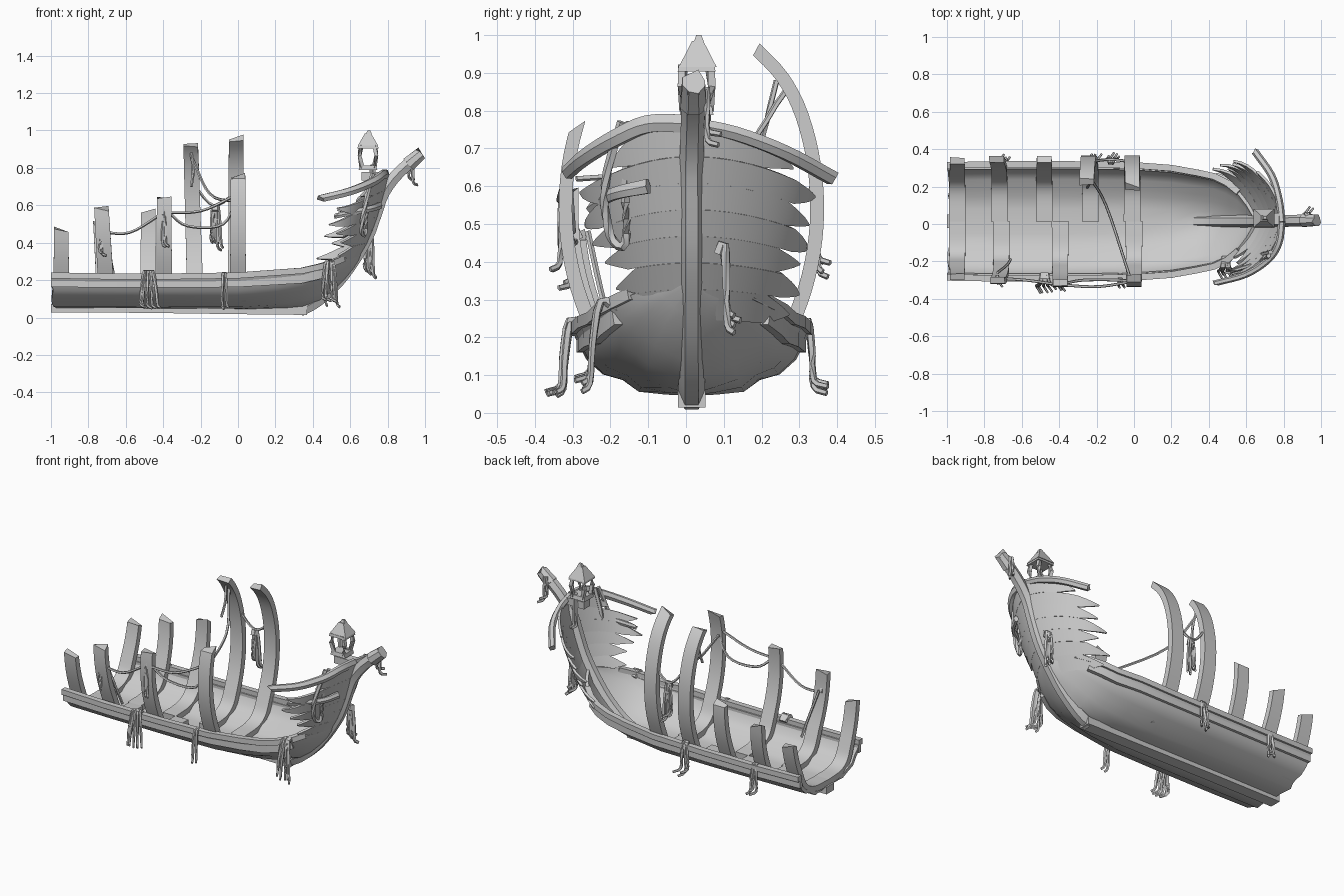
import bpy, bmesh, random
from math import sin, cos, pi, radians
from mathutils import Vector

if "Cube" in bpy.data.objects:
    bpy.data.objects.remove(bpy.data.objects["Cube"])

random.seed(4)
YC = 0.014  # centreline of the ship


def make(name, verts, faces, thick=0):
    me = bpy.data.meshes.new(name)
    me.from_pydata([tuple(v) for v in verts], [], faces)
    bm = bmesh.new()
    bm.from_mesh(me)
    bmesh.ops.recalc_face_normals(bm, faces=bm.faces)
    bm.to_mesh(me)
    bm.free()
    ob = bpy.data.objects.new(name, me)
    bpy.context.collection.objects.link(ob)
    if thick:
        m = ob.modifiers.new("thickness", 'SOLIDIFY')
        m.thickness, m.offset = thick, 0
    return ob


def smooth(pts, k=4):
    """Catmull-Rom resampling of a path."""
    p = [Vector(q) for q in pts]
    p = [2 * p[0] - p[1]] + p + [2 * p[-1] - p[-2]]
    out = []
    for i in range(1, len(p) - 2):
        a, b, c, d = p[i - 1:i + 3]
        for j in range(k):
            t = j / k
            out.append(0.5 * (2 * b + (c - a) * t + (2 * a - 5 * b + 4 * c - d) * t * t
                              + (3 * b - a - 3 * c + d) * t ** 3))
    return out + [p[-2]]


def sweep(name, pts, wa, wb, n=6, ref=(0, 0, 1), taper=1.0, jag=0.0):
    """Sweep an n-gon (half sizes wa along ref, wb across) along pts."""
    pts = [Vector(p) for p in pts]
    verts, faces, ref = [], [], Vector(ref)
    m = len(pts)
    k = 1.414 if n == 4 else 1
    for i, p in enumerate(pts):
        t = (pts[min(i + 1, m - 1)] - pts[max(i - 1, 0)]).normalized()
        a = ref - ref.dot(t) * t
        if a.length < 0.05:
            a = Vector((1, 0, 0)) - t.x * t
        a.normalize()
        b = t.cross(a)
        s = 1 + (taper - 1) * i / (m - 1)
        for j in range(n):
            g = 2 * pi * (j + 0.5) / n
            q = p + a * (k * wa * s * cos(g)) + b * (k * wb * s * sin(g))
            if i == m - 1:
                q += t * random.uniform(-jag, jag)
            verts.append(q)
    for i in range(m - 1):
        for j in range(n):
            j2 = (j + 1) % n
            faces.append((i * n + j, i * n + j2, (i + 1) * n + j2, (i + 1) * n + j))
    faces += [tuple(range(n)), tuple(range((m - 1) * n, m * n))]
    return make(name, verts, faces)


# Hull shell: stations of x, keel z, half width, gunwale z; the full section turns to a V at the bow
stations = [(-1, .06, .30, .225), (-.7, .06, .305, .22), (-.35, .058, .305, .22), (0, .056, .30, .225),
            (.2, .056, .285, .24), (.34, .06, .26, .25), (.43, .09, .24, .27), (.5, .14, .205, .29),
            (.56, .20, .155, .315), (.61, .26, .09, .34), (.65, .32, .02, .36)]
section = [(0, 0), (.22, .02), (.45, .06), (.58, .24), (.75, .33), (.88, .55), (.95, .8), (1, 1)]
full = [(-a, b) for a, b in section[:0:-1]] + section
verts, n = [], len(full)
for i, (x, zk, w, zg) in enumerate(stations):
    v = min(1, max(0, (x - .1) / .4)) * .6
    for fy, fz in full:
        dx = random.uniform(0, .03) if i == 0 else 0
        f = fz + v * (abs(fy) - fz)
        verts.append((x + dx, YC + w * fy, zk + (zg - zk) * f))
faces = [(i * n + j, i * n + j + 1, (i + 1) * n + j + 1, (i + 1) * n + j)
         for i in range(len(stations) - 1) for j in range(n - 1)]
make("hull_shell", verts, faces, 0.022)

# Keel, and the stem sweeping up to the broken bowsprit
sweep("keel", [(-1, .015, .05), (-.5, .015, .047), (0, .015, .04), (.37, .015, .036)],
      .022, .036, 4)
stem = [(.33, .015, .042), (.42, .015, .09), (.53, .015, .19), (.62, .015, .31), (.69, .015, .43),
        (.735, .015, .55), (.78, .015, .67), (.86, .018, .775), (.975, .02, .872)]
sweep("stem_post", smooth(stem, 3), .042, .036, 6, (1, 0, -.6), .85, .005)
sweep("bowsprit_tip", [(.91, .02, .818), (.94, .02, .844), (.978, .02, .876)], .043, .038, 8, taper=.85, jag=.012)

# Gunwale rails and a side wale
for s in (-1, 1):
    rail = [(x, YC + s * w, zg) for x, zk, w, zg in stations[:9]]
    sweep(f"gunwale_{s}", rail, .016, .017, 4)
    wale = [(x, YC + s * (w * .95 + .002), zk + (zg - zk) * .78) for x, zk, w, zg in stations[:8]]
    sweep(f"wale_{s}", wale, .025, .012, 4)

# Broken bow planking: strakes sweeping aft from the stem to splintered tips
levels = [(.60, .25), (.65, .33), (.69, .40), (.72, .47), (.745, .54), (.765, .61), (.785, .68), (.80, .76)]
reach = {-1: [56, 52, 60, 74, 92, 88, 48], 1: [68, 84, 74, 92, 80, 86, 54]}
for s in (-1, 1):
    for i in range(len(levels) - 1):
        N, th_end = 9, radians(reach[s][i])
        tip = random.uniform(.1, .9)  # height of the splinter point within the plank
        verts = []
        for j in range(N + 1):
            for e in (0, 1):
                taper = max(0, (j - N + 3) / 3) * .92
                h = e + (tip - e) * taper
                x0 = levels[i][0] + (levels[i + 1][0] - levels[i][0]) * h
                z0 = levels[i][1] + (levels[i + 1][1] - levels[i][1]) * h
                f = (i + h) / 7
                W = (.235 if s < 0 else .27) + .065 * f
                th = th_end * j / N
                z = z0 - (.02 + .08 * f) * sin(th) ** 2
                verts.append((x0 - .26 * (.25 * sin(th) + .75 * (1 - cos(th))), YC + s * W * sin(th), z))
        faces = [(2 * j, 2 * j + 1, 2 * j + 3, 2 * j + 2) for j in range(N)]
        make(f"bow_plank_{s}_{i}", verts, faces, .014)

# Bow rails
sweep("bow_rail_front", smooth([(.79, .01, .765), (.775, -.1, .765), (.72, -.19, .725),
                                (.60, -.27, .675), (.44, -.315, .635)]), .028, .02, 6, taper=.8, jag=.02)
sweep("bow_rail_back", smooth([(.79, .01, .765), (.775, .13, .74), (.735, .26, .69), (.645, .39, .62)]),
      .021, .02, 6, jag=.012)
sweep("bow_spar_front", smooth([(.76, -.10, .60), (.70, -.19, .58), (.53, -.25, .545)]),
      .022, .014, 6, taper=.7, jag=.02)

# Ribs: floor timbers curving up to broken tops (x, side, top height, spread)
curve = smooth([(0, 0, .085), (0, .14, .095), (0, .22, .14), (0, .265, .23), (0, .31, .36), (0, .332, .5),
                (0, .326, .65), (0, .292, .79), (0, .24, .89), (0, .165, .97)], 4)
ribs = [(-.945, -1, .49, .9), (-.725, -1, .585, .95), (-.395, -1, .66, 1), (0, -1, .77, 1),
        (-.945, 1, .43, 1), (-.735, 1, .52, 1), (-.48, 1, .61, 1), (-.24, 1, .94, 1), (-.01, 1, .965, 1)]
for k, (x, s, top, spread) in enumerate(ribs):
    lean = -.06 if abs(x + .73) < .02 else -.03 if x == -.24 else 0
    path = [(x + lean * (max(0, p.z - .25) - .25), YC + s * spread * p.y, p.z) for p in curve if p.z <= top]
    sweep(f"rib_{k}", path, .045, .02, 4, (1, 0, 0), .86, .022)

# Lantern on the stem head
LX, LY = .695, .028
def block(name, c, sx, sy, sz, top=1.0):
    v = [(c[0] + a * sx * q, c[1] + b * sy * q, c[2] + h * sz)
         for h, q in ((-1, 1), (1, top)) for a, b in ((-1, -1), (1, -1), (1, 1), (-1, 1))]
    return make(name, v, [(0, 1, 2, 3), (4, 5, 6, 7)] + [(i, (i + 1) % 4, (i + 1) % 4 + 4, i + 4) for i in range(4)])
block("lantern_bracket", (.72, LY, .755), .06, .03, .022)
block("lantern_base", (LX, LY, .80), .05, .045, .012, .9)
for a in (-1, 1):
    for b in (-1, 1):
        sweep("lantern_post", [(LX + a * .032, LY + b * .032, .80), (LX + a * .045, LY + b * .04, .865),
                               (LX + a * .036, LY + b * .035, .92)], .010, .010, 4)
block("lantern_rim", (LX, LY, .912), .056, .05, .008, .95)
block("lantern_roof", (LX, LY + .003, .95), .056, .05, .034, .3)
block("lantern_finial", (LX + .005, LY + .006, .99), .016, .014, .01, .5)

# Ropes slung between the ribs
ropes = [[(-.74, -.29, .46), (-.58, -.3, .455), (-.40, -.325, .56)],
         [(-.40, -.325, .56), (-.2, -.335, .57), (-.02, -.31, .65)],
         [(-.25, .27, .86), (-.15, .1, .66), (-.02, -.29, .62)],
         [(-.25, .33, .73), (-.13, .345, .60), (0, .33, .68)],
         [(-.38, -.32, .57), (-.27, -.3, .49), (-.08, -.3, .50), (0, -.31, .66)],
         [(-.25, .24, .88), (-.24, .215, .78), (-.25, .195, .70)],
         [(-.73, -.26, .48), (-.68, -.22, .3), (-.66, -.19, .2)]]
for i, r in enumerate(ropes):
    sweep(f"rope_{i}", smooth(r, 5), .008, .008, 5)
sweep("bow_rope_loop", smooth([(.72, -.17, .77), (.68, -.215, .6), (.66, -.20, .47), (.68, -.16, .45),
                               (.69, -.16, .6), (.73, -.15, .77)]), .013, .012, 5)


# Hanging weed: strands draped over an edge, drooping and kicking outward at the foot
def weed(name, x, y, z, length, out, count, spread, r=.010):
    for i in range(count):
        dx = spread * ((i + random.random()) / count - .5)
        l = length * random.uniform(.75, 1)
        kick = random.uniform(.01, .035)
        pts = [(x + dx * .4, y - out * .4, z - .01), (x + dx * .6, y + out * .3, z + .015),
               (x + dx, y + out * .6, z - l * .45), (x + dx * 1.2, y + out * .7, z - l * .9),
               (x + dx * 1.3 + kick * .8, y + out * .8 + kick * (1 if out > 0 else -1), z - l)]
        sweep(f"{name}_{i}", smooth(pts, 3), r * 1.3, r, 5, taper=.6)


weed("weed_front_mid", -.48, -.29, .23, .185, -.06, 5, .09)
weed("weed_front_rib", -.075, -.29, .22, .175, -.05, 2, .03)
weed("weed_front_bow", .49, -.205, .28, .235, -.07, 6, .09)
weed("weed_back", -.22, .31, .23, .18, .04, 3, .05)
weed("weed_back_aft", -.7, .31, .22, .17, .04, 3, .06)
weed("weed_stem", .70, .095, .43, .22, .02, 4, .05, .012)
weed("weed_bowsprit", .925, .05, .845, .14, .01, 2, .02)
weed("weed_lantern", .72, .055, .8, .2, .006, 2, .02)
weed("weed_ribs", -.125, .335, .58, .23, .02, 4, .06)
weed("weed_rope", -.40, -.32, .56, .2, -.02, 2, .03)
weed("weed_rib_stern", -.73, -.29, .47, .14, -.02, 2, .03)

# Fix the plank thickness, then shade with kept edges
for o in bpy.data.objects:
    o.select_set(True)
    bpy.context.view_layer.objects.active = o
bpy.ops.object.convert(target='MESH')
bpy.ops.object.shade_smooth_by_angle(angle=radians(35))
